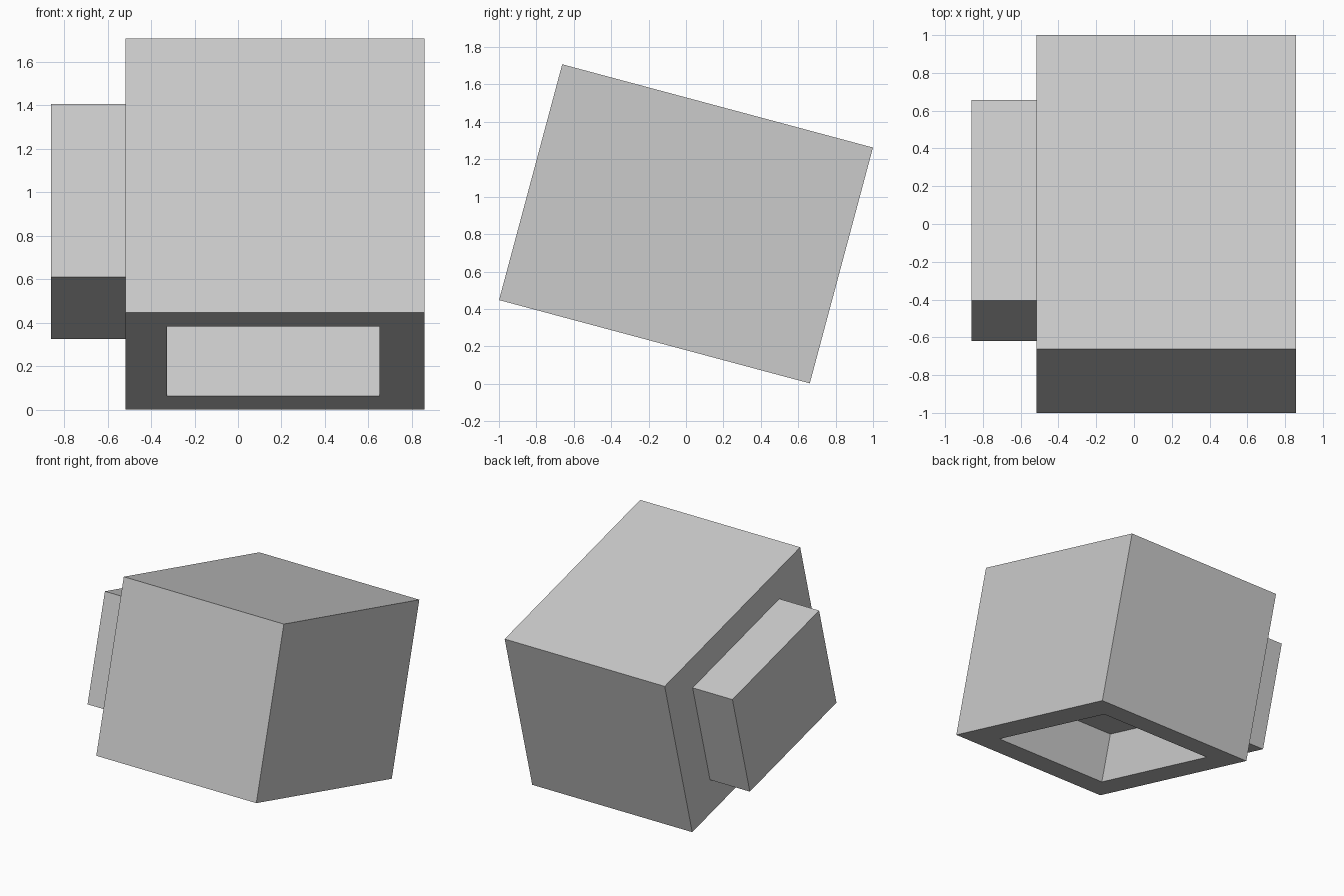
import bpy, bmesh, math
from mathutils import Matrix, Vector

cube = bpy.data.objects.get("Cube")
if cube:
    bpy.data.objects.remove(cube, do_unlink=True)

TILT = Matrix.Rotation(math.radians(-15), 4, 'X')
PIVOT = Vector((0, 0, 0.855))

grey = bpy.data.materials.new("light_grey")
grey.use_nodes = True
colour = (0.6, 0.6, 0.6, 1)
grey.diffuse_color = colour
grey.node_tree.nodes["Principled BSDF"].inputs["Base Color"].default_value = colour


def box(bm, centre, size):
    place = Matrix.Translation(centre) @ Matrix.Diagonal((*size, 1))
    bmesh.ops.create_cube(bm, size=1, matrix=place)


def finish(bm, name):
    """Turn the bmesh into a tilted, flat-shaded object."""
    bmesh.ops.recalc_face_normals(bm, faces=bm.faces)
    mesh = bpy.data.meshes.new(name)
    bm.to_mesh(mesh)
    bm.free()
    mesh.materials.append(grey)
    obj = bpy.data.objects.new(name, mesh)
    obj.matrix_world = Matrix.Translation(PIVOT) @ TILT
    bpy.context.collection.objects.link(obj)


# Main block with a rectangular recess in its underside
bm = bmesh.new()
box(bm, (0.17, 0, 0), (1.374, 1.72, 1.305))
bm.normal_update()
bottom = min(bm.faces, key=lambda f: f.normal.z)
bmesh.ops.inset_region(bm, faces=[bottom], thickness=0.2)
for v in bottom.verts:
    v.co.x = 0.65 if v.co.x > 0.17 else -0.327
    v.co.y = 0.627 if v.co.y > 0 else -0.607
recess = bmesh.ops.extrude_discrete_faces(bm, faces=[bottom])["faces"][0]
bmesh.ops.translate(bm, verts=recess.verts, vec=(0, 0, 0.373))
finish(bm, "main_block")

# Smaller block against the right side
bm = bmesh.new()
box(bm, (-0.688, 0.016, 0.015), (0.342, 1.10, 0.824))
finish(bm, "side_block")
